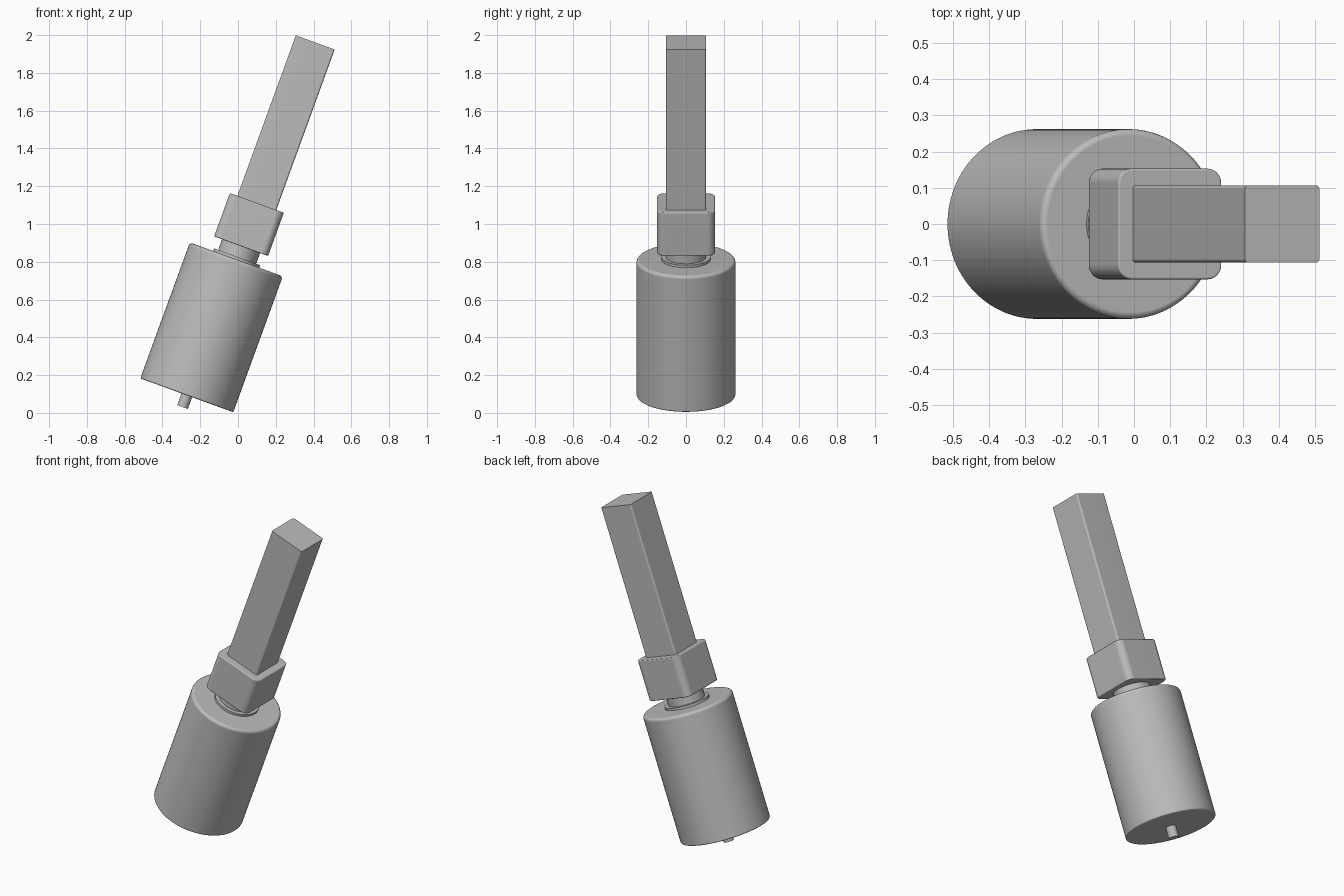
import bpy, bmesh
from math import radians
from mathutils import Matrix, Vector

cube = bpy.data.objects.get("Cube")
if cube:
    bpy.data.objects.remove(cube, do_unlink=True)

grey = bpy.data.materials.new("plain grey")
grey.use_nodes = True
grey.diffuse_color = (0.5, 0.5, 0.5, 1)
grey.node_tree.nodes["Principled BSDF"].inputs["Base Color"].default_value = (0.5, 0.5, 0.5, 1)

# Every part sits on one leaning axis that starts at the base of the body
AXIS = Matrix.Translation((-0.271, 0, 0.093)) @ Matrix.Rotation(radians(20), 4, "Y")


def round_edges(bm, edges, size, segments=4):
    bmesh.ops.bevel(bm, geom=edges, offset=size, segments=segments,
                    profile=0.5, affect="EDGES", clamp_overlap=True)


def finish(name, bm):
    mesh = bpy.data.meshes.new(name)
    bm.transform(AXIS)
    bmesh.ops.recalc_face_normals(bm, faces=bm.faces)
    bm.to_mesh(mesh)
    bm.free()
    mesh.materials.append(grey)
    obj = bpy.data.objects.new(name, mesh)
    bpy.context.collection.objects.link(obj)
    bpy.ops.object.select_all(action="DESELECT")
    obj.select_set(True)
    bpy.context.view_layer.objects.active = obj
    bpy.ops.object.shade_smooth_by_angle(angle=radians(35))
    weighted = obj.modifiers.new("even shading", "WEIGHTED_NORMAL")
    weighted.keep_sharp = True


def cylinder(name, radius, low, high, top_round=0, bottom_round=0, sides=96):
    bm = bmesh.new()
    bmesh.ops.create_cone(bm, cap_ends=True, segments=sides, radius1=radius,
                          radius2=radius, depth=high - low,
                          matrix=Matrix.Translation((0, 0, (low + high) / 2)))
    mid = (low + high) / 2
    for size, side in ((top_round, 1), (bottom_round, -1)):
        if size:
            rim = [e for e in bm.edges if all((v.co.z - mid) * side > 0 for v in e.verts)]
            round_edges(bm, rim, size)
    finish(name, bm)


def square_bar(name, width, depth, low, high, corner, end_round=0):
    bm = bmesh.new()
    bmesh.ops.create_cube(bm, size=1, matrix=Matrix.Translation((0, 0, (low + high) / 2))
                          @ Matrix.Diagonal((width, depth, high - low, 1)))
    uprights = [e for e in bm.edges
                if abs(e.verts[0].co.z - e.verts[1].co.z) > 0.01]
    round_edges(bm, uprights, corner, 6)
    if end_round:
        rims = [e for e in bm.edges if abs(e.verts[0].co.z - e.verts[1].co.z) < 0.001]
        round_edges(bm, rims, end_round, 3)
    finish(name, bm)


# Lower body with softened rims, and the small pin beneath it
cylinder("body", 0.262, 0, 0.766, top_round=0.018, bottom_round=0.008)
cylinder("bottom_pin", 0.03, -0.066, 0.02, sides=32)

# Washer and neck joining the body to the block
cylinder("washer", 0.13, 0.75, 0.78, sides=64)
cylinder("neck", 0.107, 0.75, 0.86, sides=64)

# Rounded block and the long square bar
square_bar("collar_block", 0.304, 0.306, 0.84, 1.084, 0.04, end_round=0.006)
square_bar("handle_bar", 0.219, 0.213, 1.05, 1.988, 0.01)
